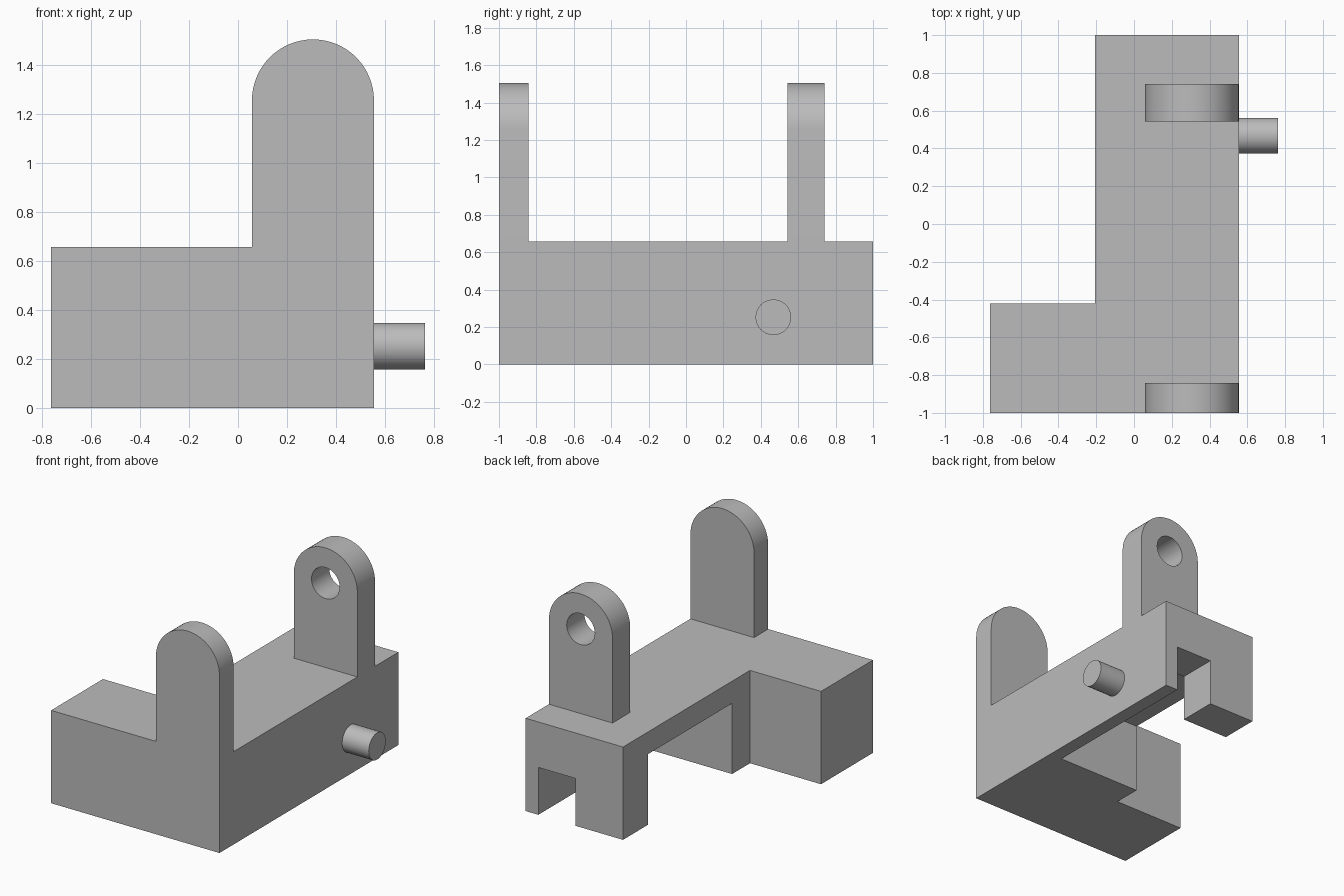
import bpy
import bmesh
from math import cos, sin, pi
from mathutils import Vector

if "Cube" in bpy.data.objects:
    bpy.data.objects.remove(bpy.data.objects["Cube"])

GREY = (0.5, 0.5, 0.5, 1.0)
grey = bpy.data.materials.new("plain grey")
grey.use_nodes = True
grey.diffuse_color = GREY
grey.node_tree.nodes["Principled BSDF"].inputs["Base Color"].default_value = GREY

# Main dimensions
LEFT, STEP, RIGHT = -0.763, -0.207, 0.555
TOP = 0.657
LUG_X, LUG_Z, LUG_R = 0.306, 1.255, 0.249


def extrude(name, points, direction):
    """Solid made by sweeping a flat outline along a vector."""
    bm = bmesh.new()
    face = bm.faces.new([bm.verts.new(p) for p in points])
    swept = bmesh.ops.extrude_face_region(bm, geom=[face])["geom"]
    verts = [v for v in swept if isinstance(v, bmesh.types.BMVert)]
    bmesh.ops.translate(bm, verts=verts, vec=Vector(direction))
    bmesh.ops.recalc_face_normals(bm, faces=bm.faces)
    mesh = bpy.data.meshes.new(name)
    bm.to_mesh(mesh)
    bm.free()
    mesh.materials.append(grey)
    obj = bpy.data.objects.new(name, mesh)
    bpy.context.collection.objects.link(obj)
    return obj


def box(name, x, y, z):
    corners = [(x[0], y[0], z[0]), (x[1], y[0], z[0]),
               (x[1], y[1], z[0]), (x[0], y[1], z[0])]
    return extrude(name, corners, (0, 0, z[1] - z[0]))


def arc(radius, start, end, count):
    return [(radius * cos(start + (end - start) * i / count),
             radius * sin(start + (end - start) * i / count))
            for i in range(count + 1)]


def circle(radius, count=48):
    return arc(radius, 0, 2 * pi, count)[:-1]


def combine(target, other, operation):
    """Apply a boolean and discard the second solid."""
    mod = target.modifiers.new(operation.title(), "BOOLEAN")
    mod.operation = operation
    mod.solver = "EXACT"
    mod.object = other
    bpy.context.view_layer.update()
    graph = bpy.context.evaluated_depsgraph_get()
    result = bpy.data.meshes.new_from_object(target.evaluated_get(graph))
    target.modifiers.clear()
    target.data = result
    bpy.data.objects.remove(other)


def lug(name, y0, y1):
    """Upright plate with a rounded top, rooted inside the base."""
    outline = [(LUG_X + a, y0, LUG_Z + b) for a, b in arc(LUG_R, 0, pi, 32)]
    outline += [(LUG_X - LUG_R, y0, TOP - 0.08), (LUG_X + LUG_R, y0, TOP - 0.08)]
    return extrude(name, outline, (0, y1 - y0, 0))


# L-shaped base
plan = [(LEFT, -1), (RIGHT, -1), (RIGHT, 1), (STEP, 1), (STEP, -0.42), (LEFT, -0.42)]
bracket = extrude("bracket_body", [(x, y, 0) for x, y in plan], (0, 0, TOP))

# Hollow open to the side and bottom, and the notch through the rear leg
combine(bracket, box("hollow_cutter", (STEP - 0.1, 0.456), (-0.22, 0.72), (-0.1, 0.5)), "DIFFERENCE")
combine(bracket, box("notch_cutter", (0.164, 0.456), (0.6, 1.1), (-0.1, 0.335)), "DIFFERENCE")

# Lugs, the rear one with a through hole
rear_lug = lug("rear_lug", 0.542, 0.74)
hole = [(LUG_X + a, 0.4, LUG_Z + b) for a, b in circle(0.11)]
combine(rear_lug, extrude("hole_cutter", hole, (0, 0.5, 0)), "DIFFERENCE")
combine(bracket, rear_lug, "UNION")
combine(bracket, lug("front_lug", -1, -0.842), "UNION")

# Side pin
pin_outline = [(RIGHT - 0.04, 0.467 + a, 0.252 + b) for a, b in circle(0.095)]
pin = extrude("side_pin", pin_outline, (0.763 - RIGHT + 0.04, 0, 0))

# Smooth the round walls, keep the corners sharp
for obj in (bracket, pin):
    bpy.ops.object.select_all(action="DESELECT")
    obj.select_set(True)
    bpy.context.view_layer.objects.active = obj
    bpy.ops.object.shade_smooth_by_angle(angle=pi / 6)
